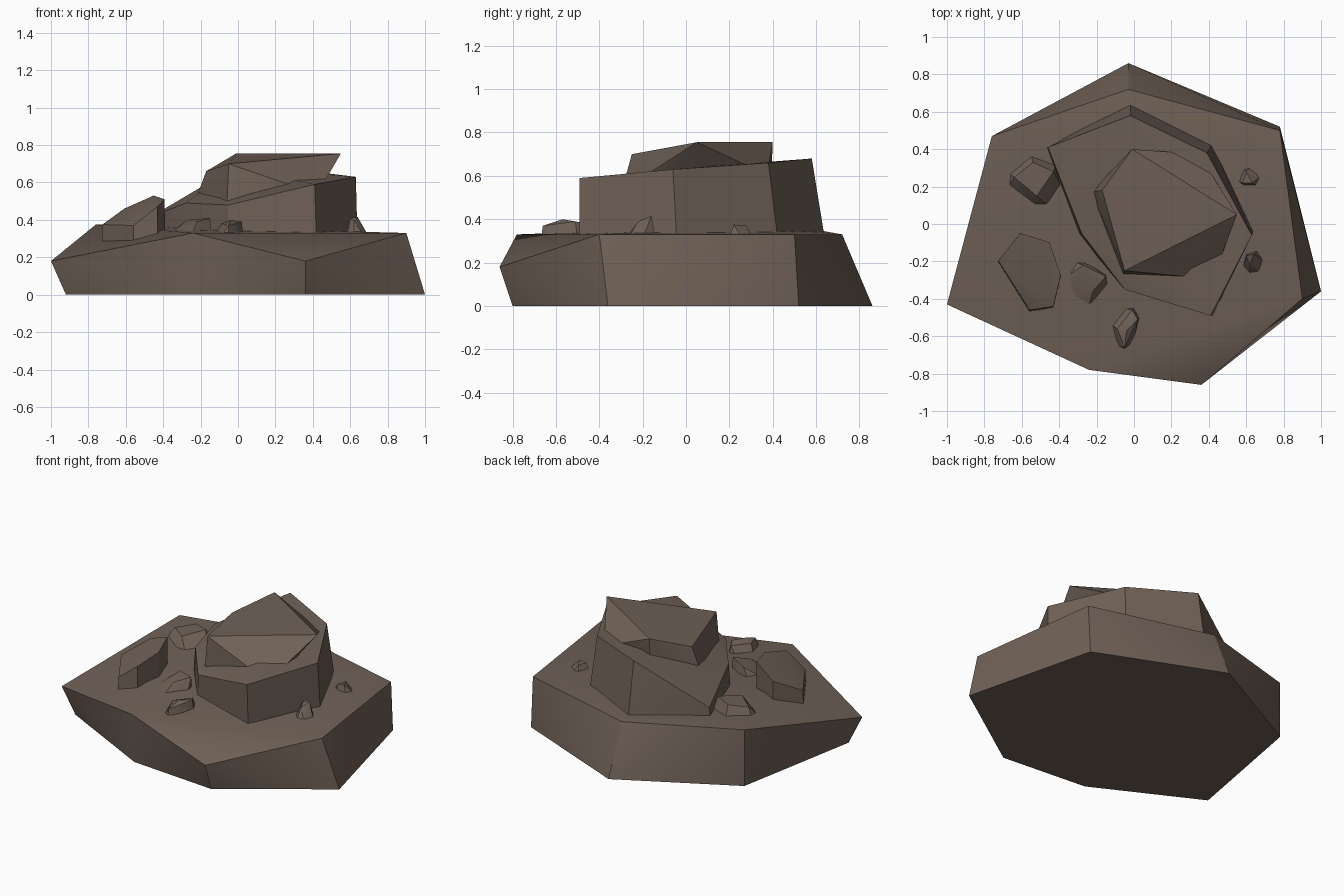
import bpy, bmesh, math

stone = bpy.data.materials.new("brown_stone")
stone.diffuse_color = (0.160, 0.119, 0.094, 1)


def hull(name, points):
    """Faceted stone: convex hull of a few corner points."""
    bm = bmesh.new()
    for p in points:
        bm.verts.new(p)
    bmesh.ops.convex_hull(bm, input=bm.verts[:])
    bmesh.ops.delete(bm, geom=[v for v in bm.verts if not v.link_faces], context='VERTS')
    bmesh.ops.dissolve_limit(bm, angle_limit=math.radians(1), verts=bm.verts[:], edges=bm.edges[:])
    bmesh.ops.recalc_face_normals(bm, faces=bm.faces[:])
    me = bpy.data.meshes.new(name)
    bm.to_mesh(me)
    bm.free()
    me.materials.append(stone)
    ob = bpy.data.objects.new(name, me)
    bpy.context.collection.objects.link(ob)
    bpy.ops.object.select_all(action='DESELECT')
    ob.select_set(True)
    bpy.context.view_layer.objects.active = ob
    bpy.ops.object.shade_smooth_by_angle(angle=math.radians(30))
    return ob


def ring(outline, z):
    return [(x, y, z) for x, y in outline]


# Broad base slab
hull("base_slab",
     ring([(-0.92, -0.40), (-0.24, -0.75), (0.36, -0.80), (1.0, -0.36),
           (0.78, 0.52), (-0.03, 0.86), (-0.76, 0.47)], 0)
     + [(-1.0, -0.43, 0.18), (-0.24, -0.78, 0.33), (0.36, -0.86, 0.18),
        (0.90, -0.40, 0.33), (0.78, 0.50, 0.33), (-0.03, 0.72, 0.33),
        (-0.76, 0.47, 0.375)])

# Middle block with a tilted top, sunk into the base
hull("middle_block",
     ring([(-0.06, -0.34), (0.42, -0.49), (0.64, -0.04), (0.42, 0.43),
           (-0.02, 0.65), (-0.47, 0.40), (-0.30, -0.05)], 0.25)
     + [(-0.05, -0.35, 0.48), (0.41, -0.49, 0.59), (0.63, -0.06, 0.63),
        (0.39, 0.38, 0.66), (-0.02, 0.58, 0.68), (-0.46, 0.41, 0.42),
        (-0.28, -0.05, 0.49)])

# Top block
hull("top_block",
     [(-0.01, 0.40, 0.755), (0.55, 0.05, 0.755), (-0.05, -0.25, 0.70), (-0.17, 0.18, 0.66),
      (0.27, -0.28, 0.59), (0.46, -0.19, 0.60), (0.38, 0.32, 0.63), (0.26, 0.38, 0.64),
      (0.27, -0.28, 0.50), (0.40, -0.17, 0.50), (0.26, 0.34, 0.50),
      (-0.06, -0.27, 0.45), (-0.23, 0.17, 0.50), (-0.01, 0.39, 0.52)])

# Large loose boulder with a sloping top
boulder = [(-0.73, -0.20), (-0.61, -0.05), (-0.45, -0.10),
           (-0.39, -0.28), (-0.43, -0.45), (-0.56, -0.47)]
heights = [0.375, 0.46, 0.53, 0.51, 0.47, 0.37]
hull("large_boulder", ring(boulder, 0.22)
     + [(x * 0.98 - 0.01, y * 0.98, z) for (x, y), z in zip(boulder, heights)])

# Small scattered stones: ground outline, ground height, crown points
stones = {
    "back_left_stone": ([(-0.67, 0.20), (-0.67, 0.27), (-0.55, 0.37), (-0.42, 0.32),
                         (-0.39, 0.20), (-0.46, 0.10), (-0.53, 0.10)], 0.35,
                        [(-0.64, 0.25, 0.41), (-0.54, 0.33, 0.43), (-0.43, 0.28, 0.44),
                         (-0.52, 0.15, 0.42)]),
    "front_left_stone": ([(-0.39, -0.30), (-0.33, -0.20), (-0.26, -0.20), (-0.15, -0.27),
                          (-0.14, -0.34), (-0.25, -0.47), (-0.38, -0.40)], 0.31,
                         [(-0.27, -0.22, 0.40), (-0.15, -0.28, 0.41), (-0.22, -0.36, 0.39)]),
    "front_stone": ([(-0.13, -0.53), (-0.07, -0.45), (0.00, -0.44), (0.03, -0.50),
                     (0.00, -0.63), (-0.05, -0.67), (-0.10, -0.65)], 0.30,
                    [(-0.01, -0.46, 0.38), (0.02, -0.51, 0.39), (-0.04, -0.57, 0.40),
                     (-0.09, -0.56, 0.38), (-0.05, -0.66, 0.37)]),
    "right_front_stone": ([(0.58, -0.24), (0.60, -0.16), (0.66, -0.14), (0.70, -0.20),
                           (0.68, -0.27), (0.62, -0.28)], 0.31,
                          [(0.60, -0.17, 0.41), (0.64, -0.16, 0.415), (0.62, -0.22, 0.39)]),
    "right_back_stone": ([(0.55, 0.23), (0.58, 0.30), (0.63, 0.31), (0.69, 0.26),
                          (0.66, 0.20), (0.59, 0.20)], 0.31,
                         [(0.60, 0.28, 0.37), (0.63, 0.22, 0.375), (0.58, 0.22, 0.37)]),
}
for name, (outline, z, crown) in stones.items():
    hull(name, ring(outline, z) + crown)
